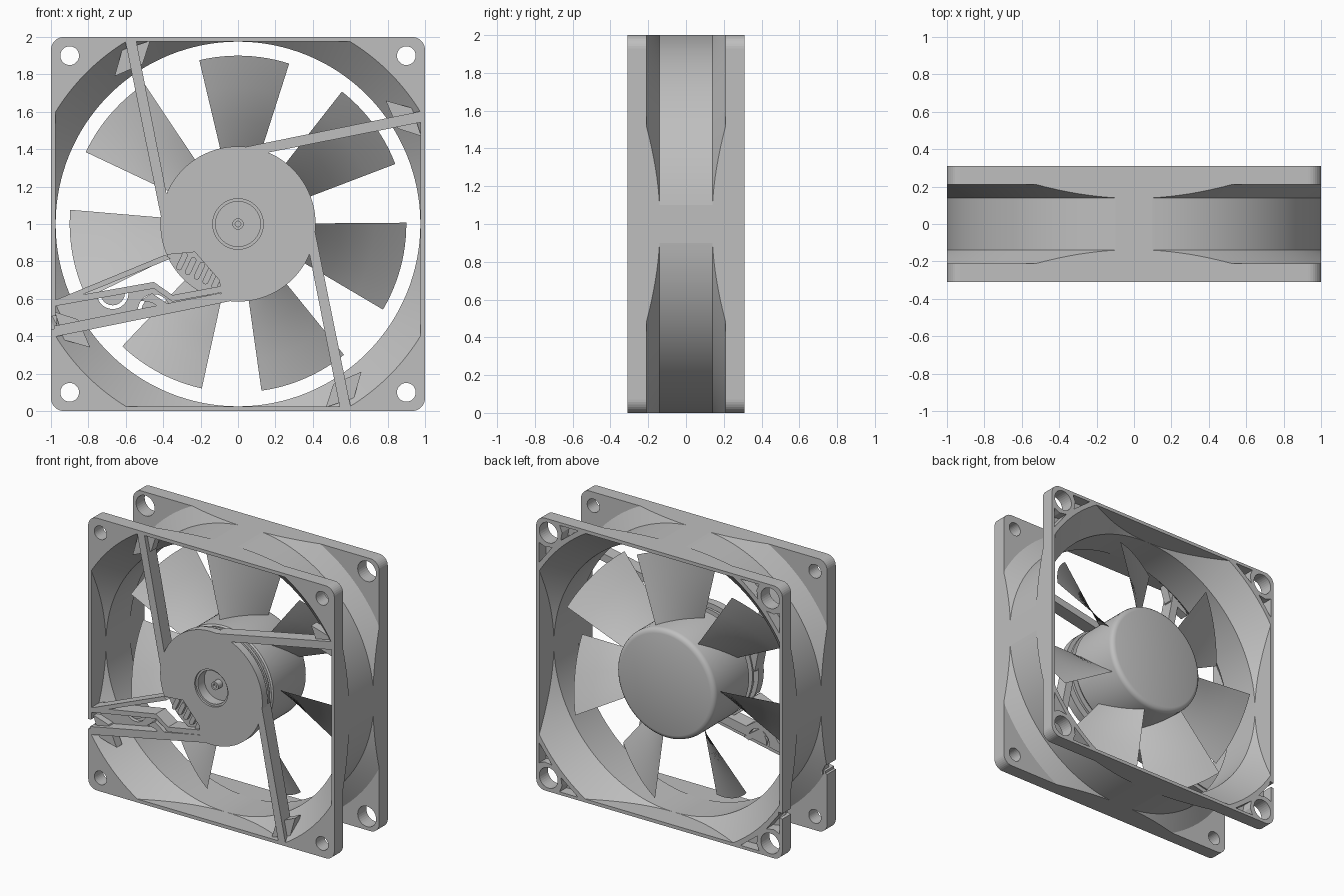
import bpy, bmesh
from math import sin, cos, pi, radians

if "Cube" in bpy.data.objects:
    bpy.data.objects.remove(bpy.data.objects["Cube"])

grey = bpy.data.materials.new("plain grey")
grey.use_nodes = True
grey.diffuse_color = (0.52, 0.52, 0.52, 1)
grey.node_tree.nodes["Principled BSDF"].inputs["Base Color"].default_value = grey.diffuse_color


def finish(name, bm):
    bmesh.ops.recalc_face_normals(bm, faces=bm.faces)
    mesh = bpy.data.meshes.new(name)
    bm.to_mesh(mesh)
    bm.free()
    mesh.materials.append(grey)
    ob = bpy.data.objects.new(name, mesh)
    ob.location.z = 1
    bpy.context.collection.objects.link(ob)
    return ob


def prism(name, pts, y0, y1):
    """Extrude an (x, z) outline, measured from the fan axis, along y."""
    bm = bmesh.new()
    face = bm.faces.new([bm.verts.new((x, y0, z)) for x, z in pts])
    new = bmesh.ops.extrude_face_region(bm, geom=[face])["geom"]
    verts = [v for v in new if isinstance(v, bmesh.types.BMVert)]
    bmesh.ops.translate(bm, verts=verts, vec=(0, y1 - y0, 0))
    return finish(name, bm)


def lathe(name, profile, n=128):
    """Spin an (r, y) profile around the fan axis; its ends are on the axis."""
    bm = bmesh.new()
    rings = []
    for r, y in profile:
        count = n if r else 1
        rings.append([bm.verts.new((r * cos(2 * pi * i / n), y, r * sin(2 * pi * i / n)))
                      for i in range(count)])
    for a, b in zip(rings, rings[1:]):
        for i in range(n):
            quad = [a[i % len(a)], a[(i + 1) % len(a)], b[(i + 1) % len(b)], b[i % len(b)]]
            bm.faces.new(list(dict.fromkeys(quad)))
    return finish(name, bm)


def combine(ob, other, operation):
    mod = ob.modifiers.new("cut", "BOOLEAN")
    mod.operation, mod.object, mod.solver = operation, other, "EXACT"
    bpy.context.view_layer.update()
    graph = bpy.context.evaluated_depsgraph_get()
    mesh = bpy.data.meshes.new_from_object(ob.evaluated_get(graph))
    ob.modifiers.clear()
    ob.data = mesh
    bpy.data.objects.remove(other)


def smooth(ob, angle):
    bpy.ops.object.select_all(action="DESELECT")
    ob.select_set(True)
    bpy.context.view_layer.objects.active = ob
    bpy.ops.object.shade_smooth_by_angle(angle=radians(angle))


def arc(cx, cz, r, a0, a1, n=12):
    steps = [radians(a0 + (a1 - a0) * i / n) for i in range(n + 1)]
    return [(cx + r * cos(a), cz + r * sin(a)) for a in steps]


def circle(cx, cz, r):
    return arc(cx, cz, r, 0, 348.75, 31)


def square(h, r):
    pts = []
    for k, (sx, sz) in enumerate([(1, 1), (-1, 1), (-1, -1), (1, -1)]):
        pts += arc(sx * (h - r), sz * (h - r), r, 90 * k, 90 * k + 90, 8)
    return pts


def turn(pts, k):
    for _ in range(k):
        pts = [(z, -x) for x, z in pts]
    return pts


def box(h):
    return [(-h, -h), (h, -h), (h, h), (-h, h)]


# Frame: flared duct trimmed to the square, joined to two flanges
frame = lathe("frame", [(0, -.26), (1.127, -.26), (1.127, -.21), (1.005, -.14),
                        (1.005, .14), (1.127, .21), (1.127, .26), (0, .26)])
combine(frame, prism("trim", box(1), -.5, .5), "INTERSECT")
for y0, y1 in [(-.31, -.21), (.21, .31)]:
    combine(frame, prism("flange", square(1, .07), y0, y1), "UNION")

# Airway with flared mouths, flattened where it nears the sides
airway = lathe("airway", [(0, -.33), (1.165, -.33), (.975, -.14),
                          (.975, .14), (1.165, .33), (0, .33)])
combine(airway, prism("trim", box(.975), -.5, .5), "INTERSECT")
combine(frame, airway, "DIFFERENCE")

# Screw holes and the moulded pockets on the back corners
pocket = [(.978, .66), (.978, .81), (.93, .79), (.87, .8)]
for k in range(4):
    cx, cz = turn([(.9, .9)], k)[0]
    combine(frame, prism("hole", circle(cx, cz, .05), -.4, 0), "DIFFERENCE")
    combine(frame, prism("hole", circle(cx, cz, .075), 0.1, .4), "DIFFERENCE")
    for pts in (pocket, [(z, x) for x, z in pocket]):
        combine(frame, prism("pocket", turn(pts, k), .23, .4), "DIFFERENCE")

# Cable notches through the side of each flange
for z0, z1, y0, y1 in [(-.58, -.51, -.4, -.2), (-.71, -.67, .2, .4)]:
    notch = [(-1.1, z0), (-.97, z0 + .02), (-.97, z1 + .02), (-1.1, z1)]
    combine(frame, prism("notch", notch, y0, y1), "DIFFERENCE")
smooth(frame, 4)

# Motor mount with a bearing recess and shaft end
mount = lathe("motor_mount", [
    (0, -.25), (.015, -.25), (.015, -.27), (.03, -.27), (.03, -.22), (.12, -.22),
    (.12, -.295), (.135, -.295), (.135, -.31), (.415, -.31),
    (.415, -.25), (.36, -.25), (.36, -.22), (.4, -.22), (.4, -.2), (.36, -.2),
    (.36, -.15), (0, -.15)], 96)
recess = [(-.45, -.17), (-.23, -.15), (-.1, -.3), (-.08, -.45), (-.45, -.45)]
combine(mount, prism("recess", recess, -.4, -.27), "DIFFERENCE")
smooth(mount, 25)

# Solder terminals in the recess
for i in range(5):
    cx, cz = -.3 + .047 * i, -.2 - .025 * i
    pts = arc(0, .035, .016, 0, 180, 6) + arc(0, -.035, .016, 180, 360, 6)
    c, s = cos(radians(25)), sin(radians(25))
    pts = [(cx + x * c + z * s, cz - x * s + z * c) for x, z in pts]
    prism(f"terminal_{i + 1}", pts, -.295, -.25)

# Rotor cup
rotor = lathe("rotor_hub", [(0, -.17), (.39, -.17), (.4, -.16), (.4, .205), (.395, .222),
                            (.383, .234), (.365, .24), (0, .24)], 96)
smooth(rotor, 40)

# Seven helical blades
for k in range(7):
    bm = bmesh.new()
    rows = []
    for r in (.38, .55, .73, .9):
        row = []
        for j in range(13):
            t = j / 12
            a = radians(103.3 - 31 * t + k * 360 / 7)
            row.append(bm.verts.new((r * cos(a), -.08 + .26 * t, r * sin(a))))
        rows.append(row)
    for a, b in zip(rows, rows[1:]):
        for j in range(12):
            bm.faces.new((a[j], a[j + 1], b[j + 1], b[j]))
    bmesh.ops.solidify(bm, geom=bm.faces[:], thickness=.022)
    smooth(finish(f"fan_blade_{k + 1}", bm), 30)

# Four tangent struts with feet on the duct wall
strut = [(-.604, .985), (-.545, .985), (-.37, .1), (-.41, .03)]
foot = [(-.66, .79), (-.51, .855), (-.47, .98), (-.62, .93)]
for k in range(4):
    prism(f"strut_{k + 1}", turn(strut, k), -.31, -.21)
    prism(f"strut_foot_{k + 1}", turn(foot, k), -.28, -.215)

# Cable channel: floor with two clip cut-outs, rails and a brace
floor = prism("cable_channel_floor", [(-.97, -.43), (-.45, -.33), (-.35, -.4), (-.1, -.35),
                                      (-.1, -.4), (-.97, -.57)], -.23, -.2)
for cx, cz, a in [(-.67, -.37, 180), (-.45, -.46, 20)]:
    ring = arc(cx, cz, .085, a, a + 180) + arc(cx, cz, .065, a + 180, a)
    combine(floor, prism("clip_slot", ring, -.4, 0), "DIFFERENCE")
rail = [(-.985, -.405), (-.45, -.31), (-.35, -.38), (-.08, -.33)]
prism("cable_channel_rail", rail + [(x, z - .035) for x, z in reversed(rail)], -.31, -.2)
prism("cable_clip", [(-.52, -.41), (-.46, -.37), (-.33, -.46), (-.37, -.48), (-.46, -.42)],
      -.31, -.2)
prism("cable_channel_brace", [(-.985, -.41), (-.39, -.165), (-.36, -.185), (-.985, -.44)],
      -.31, -.22)
